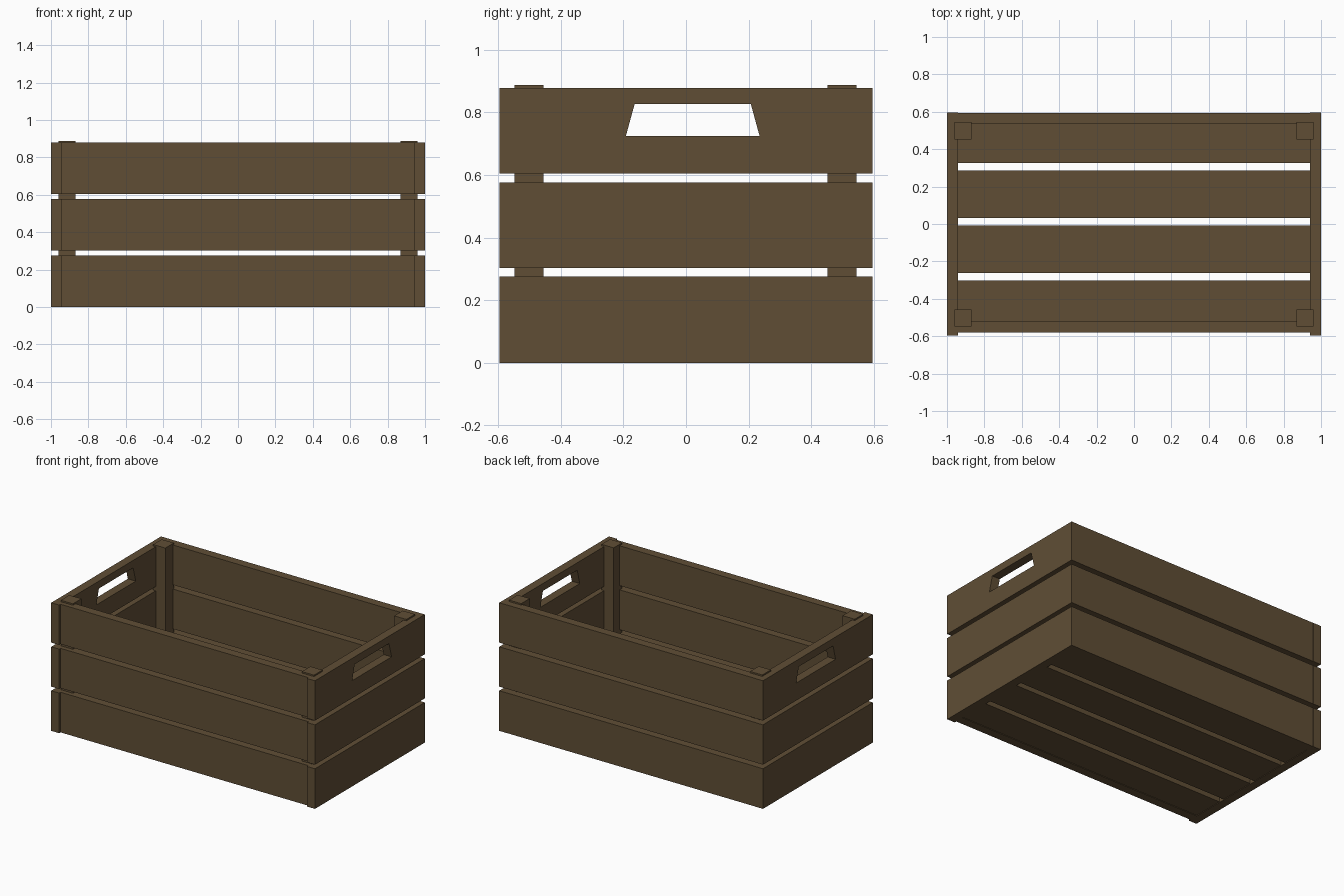
import bpy, bmesh

if "Cube" in bpy.data.objects:
    bpy.data.objects.remove(bpy.data.objects["Cube"])

wood = bpy.data.materials.new("brown wood")
wood.diffuse_color = (0.117, 0.076, 0.036, 1)
wood.use_nodes = True
wood.node_tree.nodes["Principled BSDF"].inputs["Base Color"].default_value = wood.diffuse_color


def finish(name, bm):
    bmesh.ops.recalc_face_normals(bm, faces=bm.faces)
    mesh = bpy.data.meshes.new(name)
    bm.to_mesh(mesh)
    bm.free()
    mesh.materials.append(wood)
    obj = bpy.data.objects.new(name, mesh)
    bpy.context.collection.objects.link(obj)
    return obj


def box(name, x, y, z):
    """Box from (min, max) pairs."""
    bm = bmesh.new()
    bmesh.ops.create_cube(bm, size=1)
    for v in bm.verts:
        v.co = [r[0] if c < 0 else r[1] for c, r in zip(v.co, (x, y, z))]
    return finish(name, bm)


def handle_plank(name, x, outer, hole):
    """Plank in the yz plane with a four-sided hole."""
    bm = bmesh.new()
    rings = [[bm.verts.new((px, y, z)) for y, z in loop]
             for px in x for loop in (outer, hole)]
    o0, h0, o1, h1 = rings
    for i in range(4):
        j = (i + 1) % 4
        for a, b in ((o0, h0), (o1, h1), (o0, o1), (h0, h1)):
            bm.faces.new((a[i], a[j], b[j], b[i]))
    return finish(name, bm)


rows = [(0.0, 0.275), (0.303, 0.576), (0.605, 0.878)]
half_y = 0.595
hole = [(-0.192, 0.725), (0.235, 0.725), (0.207, 0.827), (-0.164, 0.827)]

# End planks, the top one with a hand hole
for side, x in (("left", (-1, -0.94)), ("right", (0.94, 1))):
    for i, z in enumerate(rows[:2]):
        box(f"{side}_end_plank_{i + 1}", x, (-half_y, half_y), z)
    z0, z1 = rows[2]
    outer = [(-half_y, z0), (half_y, z0), (half_y, z1), (-half_y, z1)]
    handle_plank(f"{side}_handle_plank", x, outer, hole)

# Long side planks, the front ones slightly set back
for side, y in (("front", (-0.58, -0.52)), ("back", (0.534, 0.594))):
    for i, z in enumerate(rows):
        box(f"{side}_plank_{i + 1}", (-0.94, 0.94), y, z)

# Corner posts
for sx, x in (("left", (-0.96, -0.868)), ("right", (0.868, 0.96))):
    for sy, y in (("front", (-0.548, -0.456)), ("back", (0.452, 0.545))):
        box(f"{sy}_{sx}_post", x, y, (0.01, 0.888))

# Floor slats
for i in range(4):
    y0 = -0.555 + i * 0.2935
    box(f"floor_slat_{i + 1}", (-0.94, 0.94), (y0, y0 + 0.253), (0.004, 0.06))
